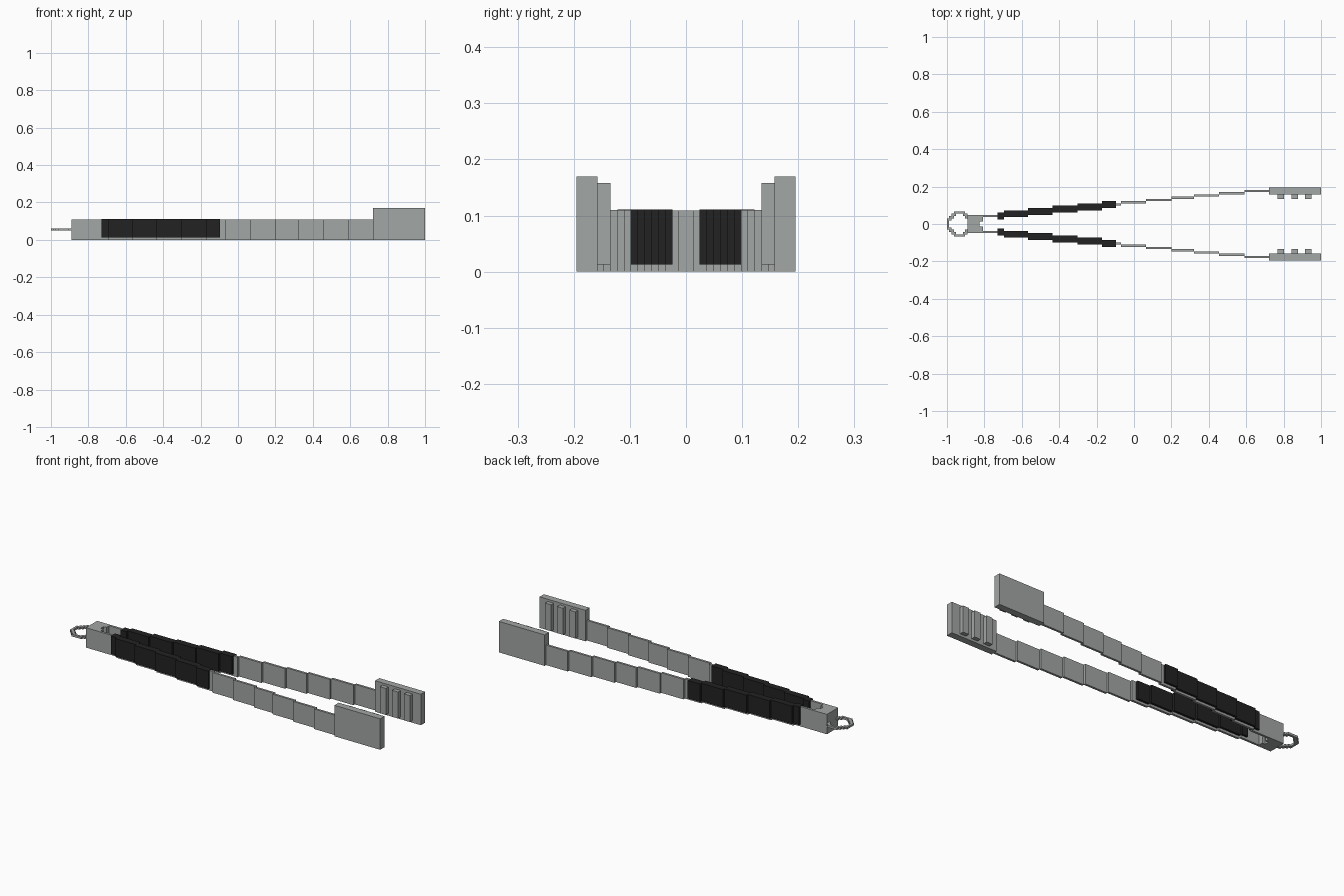
import bpy, bmesh, math

if "Cube" in bpy.data.objects:
    bpy.data.objects.remove(bpy.data.objects["Cube"])

U = 0.0122  # step size shared by every part


def material(name, rgb):
    m = bpy.data.materials.new(name)
    m.diffuse_color = (*rgb, 1)
    m.use_nodes = True
    m.node_tree.nodes["Principled BSDF"].inputs["Base Color"].default_value = m.diffuse_color
    return m


STEEL = material("steel_grey", (0.365, 0.385, 0.375))
BLACK = material("grip_black", (0.016, 0.016, 0.016))


def finish(name, bm, mat):
    bmesh.ops.recalc_face_normals(bm, faces=bm.faces)
    me = bpy.data.meshes.new(name)
    bm.to_mesh(me)
    bm.free()
    me.materials.append(mat)
    ob = bpy.data.objects.new(name, me)
    bpy.context.collection.objects.link(ob)


def boxes(name, mat, items):
    """One object made of boxes (x0, x1, y0, y1, z0, z1)."""
    bm = bmesh.new()
    for x0, x1, y0, y1, z0, z1 in items:
        vs = bmesh.ops.create_cube(bm, size=1)["verts"]
        for v in vs:
            v.co = ((x0 + x1) / 2 + v.co.x * (x1 - x0),
                    (y0 + y1) / 2 + v.co.y * (y1 - y0),
                    (z0 + z1) / 2 + v.co.z * (z1 - z0))
    finish(name, bm, mat)


def stepped(name, mat, xs, y_start, width, z0, z1, s):
    """Row of boxes that moves outward by one step per segment."""
    items = []
    for k, (a, b) in enumerate(zip(xs, xs[1:])):
        y0 = y_start + k * U
        lo, hi = sorted((s * y0, s * (y0 + width)))
        items.append((a, b, lo, hi, z0, z1))
    boxes(name, mat, items)


grip_x = [-0.73, -0.695, -0.568, -0.435, -0.302, -0.17, -0.095]
core_x = [-0.82, -0.695, -0.568, -0.435, -0.302, -0.17, -0.095]
arm_x = [-0.07, 0.065, 0.2, 0.322, 0.455, 0.59, 0.725]

for side, s in (("left", 1), ("right", -1)):
    # arm: inner strip under the grip, then the bare stepped strip
    stepped(f"{side}_arm_core", STEEL, core_x[1:], 4 * U, U, 0, 0.103, s)
    stepped(f"{side}_arm", STEEL, [-0.095] + arm_x, 8 * U, U, 0, 0.11, s)
    stepped(f"{side}_arm_root", STEEL, [-0.89, -0.695], 3 * U, U, 0, 0.109, s)
    stepped(f"{side}_grip", BLACK, grip_x, 2 * U, 3 * U, 0.0125, 0.111, s)
    # gripping paddle with three inner ribs
    lo, hi = sorted((s * 0.158, s * 0.195))
    boxes(f"{side}_paddle", STEEL, [(0.722, 1.0, lo, hi, 0, 0.17)])
    lo, hi = sorted((s * 0.135, s * 0.158))
    boxes(f"{side}_paddle_ribs", STEEL,
          [(x - 0.018, x + 0.018, lo, hi, 0.0125, 0.158)
           for x in (0.785, 0.859, 0.932)])

# hinge block with a shallow notch facing the arms
boxes("hinge_block", STEEL, [
    (-0.89, -0.825, -3 * U, 3 * U, 0, 0.109),
    (-0.825, -0.808, U, 3 * U, 0, 0.109),
    (-0.825, -0.808, -3 * U, -U, 0, 0.109)])

# hanging ring with a stepped outline, built cell by cell
cells = {(i, j) for i in range(-5, 6) for j in range(-5, 6)
         if 4.2 <= math.hypot(i, j) < 5.6}
bm = bmesh.new()
cx, z0, z1 = -1 + 5.5 * U, 0.049, 0.061
for i, j in cells:
    c = [(cx + (i + a) * U, (j + b) * U)
         for a, b in ((-.5, -.5), (.5, -.5), (.5, .5), (-.5, .5))]
    for z in (z0, z1):
        bm.faces.new([bm.verts.new((x, y, z)) for x, y in c])
    for k, (di, dj) in enumerate(((0, -1), (1, 0), (0, 1), (-1, 0))):
        if (i + di, j + dj) not in cells:
            p, q = c[k], c[(k + 1) % 4]
            bm.faces.new([bm.verts.new(v) for v in (
                (*p, z0), (*q, z0), (*q, z1), (*p, z1))])
bmesh.ops.remove_doubles(bm, verts=bm.verts, dist=1e-4)
finish("hanging_ring", bm, STEEL)
